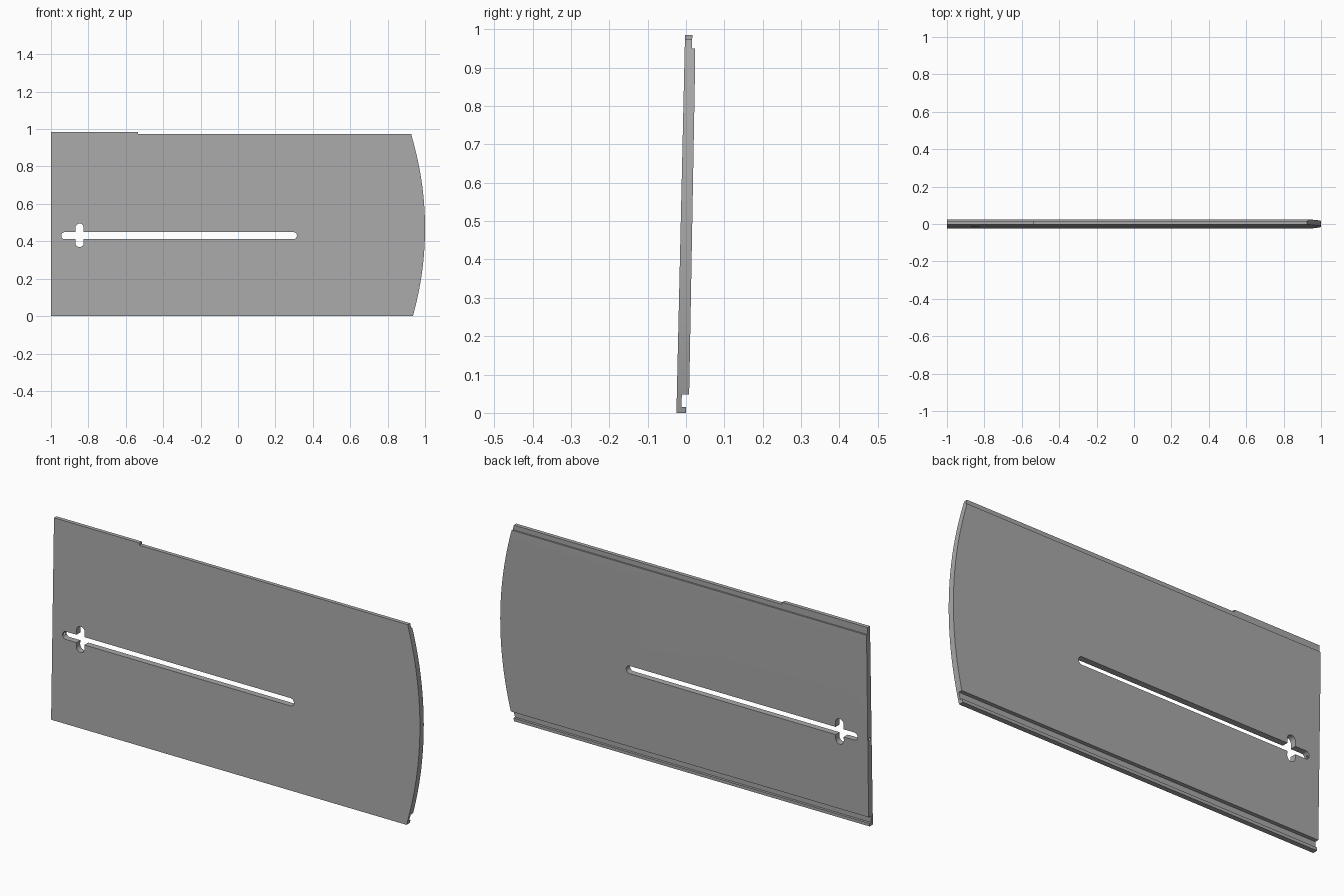
import bpy, bmesh, math
from mathutils import Vector

if "Cube" in bpy.data.objects:
    bpy.data.objects.remove(bpy.data.objects["Cube"], do_unlink=True)

grey = bpy.data.materials.new("plain grey")
grey.use_nodes = True
grey.diffuse_color = (0.4, 0.4, 0.4, 1)
grey.node_tree.nodes["Principled BSDF"].inputs["Base Color"].default_value = (0.4, 0.4, 0.4, 1)


def prism(name, points, direction):
    """Extrude a closed outline along a direction."""
    bm = bmesh.new()
    face = bm.faces.new([bm.verts.new(p) for p in points])
    new = bmesh.ops.extrude_face_region(bm, geom=[face])["geom"]
    bmesh.ops.translate(bm, vec=Vector(direction),
                        verts=[v for v in new if isinstance(v, bmesh.types.BMVert)])
    bmesh.ops.recalc_face_normals(bm, faces=bm.faces)
    mesh = bpy.data.meshes.new(name)
    bm.to_mesh(mesh)
    bm.free()
    mesh.materials.append(grey)
    obj = bpy.data.objects.new(name, mesh)
    bpy.context.collection.objects.link(obj)
    return obj


def capsule(name, cx, cz, length, radius, upright=False):
    """Round-ended slot cutter running through the panel."""
    pts = []
    for side in (1, -1):
        for i in range(13):
            a = math.pi * (i / 12 - 0.5)
            u = side * (length / 2 - radius + radius * math.cos(a))
            v = side * radius * math.sin(a)
            pts.append((cx - v, -0.2, cz + u) if upright else (cx + u, -0.2, cz + v))
    return prism(name, pts, (0, 0.4, 0))


def apply_boolean(target, cutter, operation):
    mod = target.modifiers.new("cut", 'BOOLEAN')
    mod.operation, mod.solver, mod.object = operation, 'EXACT', cutter
    bpy.context.view_layer.objects.active = target
    bpy.ops.object.modifier_apply(modifier=mod.name)
    bpy.data.objects.remove(cutter, do_unlink=True)


# Leaning cross-section: (height, depth behind the front face),
# with a tongue on top and a hooked groove below
section = [(0, 0), (0.985, 0), (0.985, 0.019), (0.95, 0.019), (0.95, 0.027),
           (0.92, 0.028), (0.08, 0.032), (0.048, 0.032), (0.048, 0.013),
           (0.015, 0.013), (0.015, 0.025), (0, 0.025)]
panel = prism("panel", [(-1, -0.025 + 0.0228 * z + d, z) for z, d in section], (2.1, 0, 0))

# Outline with bowed end and lowered top edge
bow = [1.1 * i / 48 - 0.05 for i in range(49)]
outline = [(1 - 0.294 * (z - 0.47) ** 2, -0.2, z) for z in bow if z < 0.974]
outline += [(0.926, -0.2, 0.974), (-0.535, -0.2, 0.974), (-0.535, -0.2, 1.1),
            (-1.1, -0.2, 1.1), (-1.1, -0.2, -0.05)]
apply_boolean(panel, prism("outline_cutter", outline, (0, 0.4, 0)), 'INTERSECT')

# Long slot with a crossing short slot
apply_boolean(panel, capsule("long_slot_cutter", -0.315, 0.43, 1.26, 0.019), 'DIFFERENCE')
apply_boolean(panel, capsule("cross_slot_cutter", -0.847, 0.432, 0.126, 0.022, True), 'DIFFERENCE')

# Small bore from the straight end into the slot
bore = [(-1.05, 0.001 + 0.008 * math.cos(a), 0.43 + 0.008 * math.sin(a))
        for a in (math.tau * i / 16 for i in range(16))]
apply_boolean(panel, prism("bore_cutter", bore, (0.15, 0, 0)), 'DIFFERENCE')

bpy.ops.object.select_all(action='DESELECT')
panel.select_set(True)
bpy.context.view_layer.objects.active = panel
bpy.ops.object.shade_smooth_by_angle(angle=math.radians(20))
